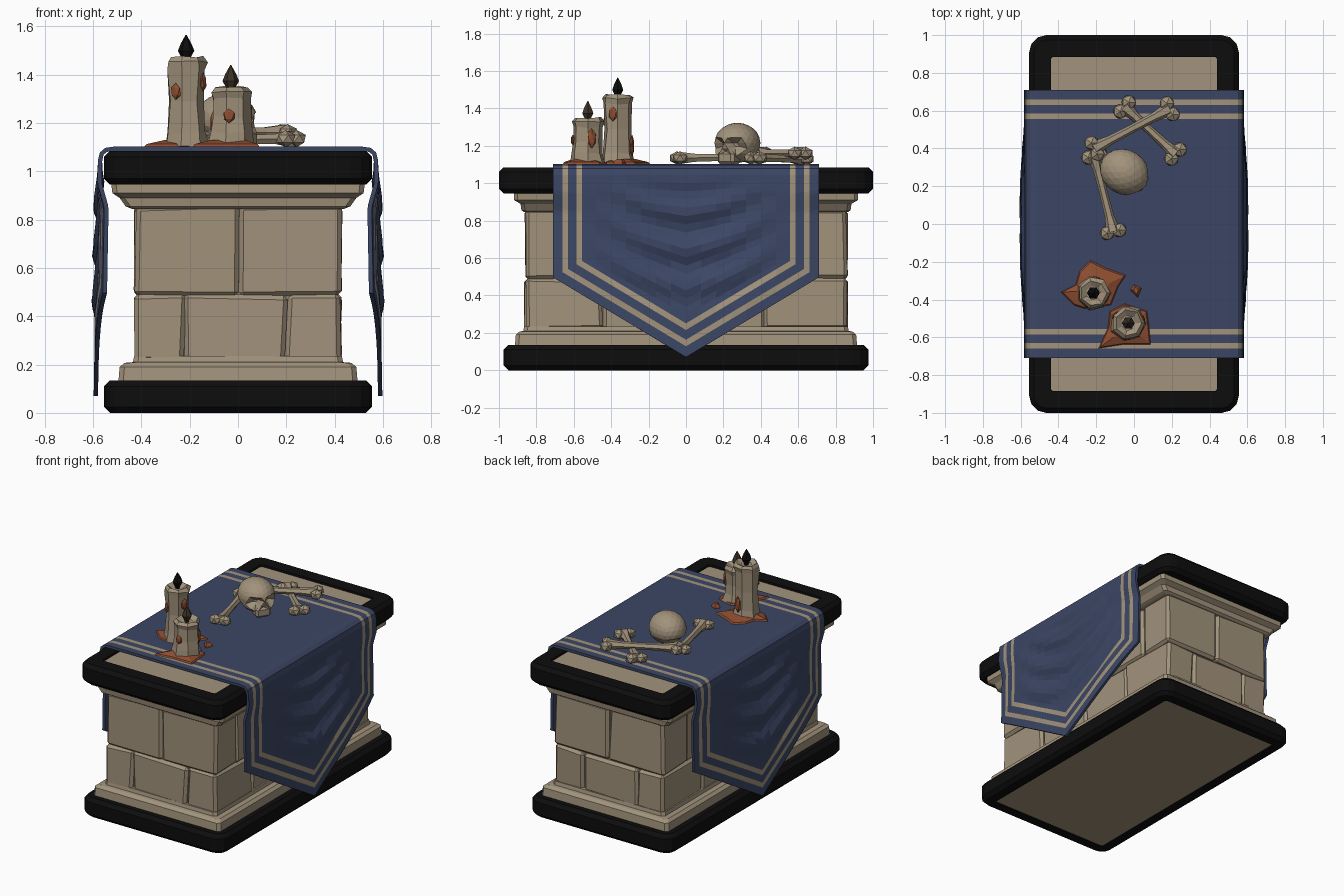
import bpy, bmesh, math, random
from mathutils import Vector, Matrix

if "Cube" in bpy.data.objects:
    bpy.data.objects.remove(bpy.data.objects["Cube"])

random.seed(4)


def material(name, rgb):
    m = bpy.data.materials.new(name)
    m.diffuse_color = (*rgb, 1)
    m.use_nodes = True
    m.node_tree.nodes["Principled BSDF"].inputs["Base Color"].default_value = m.diffuse_color
    return m


STONE = material("pale stone", (0.36, 0.29, 0.20))
BLACK = material("black trim", (0.004, 0.004, 0.004))
BLUE = material("navy cloth", (0.045, 0.062, 0.13))
RUST = material("rust wax", (0.27, 0.075, 0.03))
BROWN = material("dark brown", (0.045, 0.03, 0.02))


def finish(name, bm, *mats, fix=True):
    if fix:
        bmesh.ops.recalc_face_normals(bm, faces=bm.faces)
    me = bpy.data.meshes.new(name)
    bm.to_mesh(me)
    bm.free()
    for m in mats:
        me.materials.append(m)
    ob = bpy.data.objects.new(name, me)
    bpy.context.collection.objects.link(ob)
    return ob


def add_loft(bm, rings, cap=True, cyclic=False):
    vs = [[bm.verts.new(p) for p in r] for r in rings]
    n = len(vs[0])
    pairs = list(zip(vs, vs[1:])) + ([(vs[-1], vs[0])] if cyclic else [])
    for a, b in pairs:
        for i in range(n):
            k = (i + 1) % n
            bm.faces.new((a[i], a[k], b[k], b[i]))
    if cap and not cyclic:
        bm.faces.new(vs[0])
        bm.faces.new(vs[-1])


def loft(name, rings, mat, **kw):
    bm = bmesh.new()
    add_loft(bm, rings, **kw)
    return finish(name, bm, mat)


def round_rect(hx, hy, r, z, seg=3):
    pts = []
    for q, (sx, sy) in enumerate(((1, 1), (-1, 1), (-1, -1), (1, -1))):
        for i in range(seg + 1):
            a = math.pi / 2 * (q + i / seg)
            pts.append((sx * (hx - r) + r * math.cos(a), sy * (hy - r) + r * math.sin(a), z))
    return pts


def circle(x, y, r, z, n=7, wob=0.0):
    out = []
    for i in range(n):
        a = math.tau * i / n
        rr = r * (1 + random.uniform(-wob, wob))
        out.append((x + rr * math.cos(a), y + rr * math.sin(a), z + random.uniform(-wob, wob) * 0.08))
    return out


def add_ball(bm, loc, size, rot=None, sub=1):
    mx = Matrix.Translation(loc) @ (rot or Matrix()) @ Matrix.Diagonal((*size, 1))
    return bmesh.ops.create_icosphere(bm, subdivisions=sub, radius=1, matrix=mx)["verts"]


# Black rounded rims around the base and the table top
def rim(name, hx, hy, z0, z1, w):
    c = 0.025
    prof = [(c, z0), (0, z0 + c), (0, z1 - c), (c, z1), (w, z1), (w, z0)]
    loft(name, [round_rect(hx - d, hy - d, max(0.09 - d, 0.015), z) for d, z in prof], BLACK, cyclic=True)


rim("base_rim", 0.555, 0.975, 0.0, 0.135, 0.09)
rim("top_rim", 0.555, 1.0, 0.945, 1.085, 0.115)
loft("base_slab", [round_rect(0.475, 0.895, 0.03, z) for z in (0.006, 0.135)], STONE)
loft("top_slab", [round_rect(0.45, 0.895, 0.03, z) for z in (0.945, 1.07)], STONE)

# Stone mouldings above and below the block work
loft("base_moulding", [round_rect(x, y, 0.02, z, 1) for x, y, z in
     ((0.495, 0.915, 0.13), (0.49, 0.91, 0.19), (0.47, 0.89, 0.207), (0.435, 0.87, 0.21), (0.43, 0.865, 0.235))], STONE)
loft("cornice", [round_rect(x, y, 0.02, z, 1) for x, y, z in
     ((0.44, 0.865, 0.845), (0.465, 0.88, 0.855), (0.49, 0.885, 0.89), (0.52, 0.92, 0.91), (0.525, 0.92, 0.95))], STONE)
loft("wall_core", [round_rect(0.395, 0.835, 0.01, z, 1) for z in (0.2, 0.87)], STONE)


# Chamfered, slightly uneven stone blocks in two courses
def course(name, xs, ys, z0, z1):
    bm = bmesh.new()
    for i in range(len(xs) - 1):
        for j in range(len(ys) - 1):
            if 0 < i < len(xs) - 2 and 0 < j < len(ys) - 2:
                continue
            lo, hi = Vector((xs[i], ys[j], z0)), Vector((xs[i + 1], ys[j + 1], z1))
            mx = Matrix.Translation((lo + hi) / 2) @ Matrix.Diagonal((*(hi - lo), 1))
            vs = bmesh.ops.create_cube(bm, size=1, matrix=mx)["verts"]
            for v in vs:
                v.co += Vector([random.uniform(-0.008, 0.008) for _ in range(3)])
            es = {e for v in vs for e in v.link_edges}
            bmesh.ops.bevel(bm, geom=list(es), offset=0.018, segments=1, affect='EDGES')
    finish(name, bm, STONE)


course("lower_blocks", (-0.425, -0.22, 0.2, 0.425), (-0.86, -0.45, 0.0, 0.42, 0.86), 0.215, 0.49)
course("upper_blocks", (-0.425, 0.0, 0.425), (-0.86, -0.62, -0.2, 0.25, 0.6, 0.86), 0.485, 0.86)

# Draped cloth: one grid whose rows and columns follow the stripe borders
W = 0.71
OFF = [0, 0.05, 0.08, 0.125, 0.155]
half = [W - d for d in OFF] + [0.48, 0.4, 0.32, 0.24, 0.16, 0.08]
cols = [-y for y in half] + [0] + half[::-1]


def hang_x(y, z):
    x = 0.58 + 0.018 * (1.05 - z)
    env = max(0, 1 - (y / 0.5) ** 2) * max(0, min(1, (z - 0.3) / 0.15, (1.02 - z) / 0.1))
    x += 0.017 * env * math.sin(math.tau * (z - y * y) / 0.2)
    return x - 0.03 * (abs(y) / W) ** 4 * max(0, min(1, (0.95 - z) / 0.1))


def hang(sign):
    rows = []
    for d in OFF:
        rows.append([(y, 0.07 + 0.6 * abs(y) + 1.166 * d) for y in cols])
    last = rows[-1]
    for k in range(1, 19):
        rows.append([(y, z + (1.045 - z) * k / 18) for y, z in last])
    pts = [[(sign * hang_x(y, z), y, z) for y, z in r] for r in rows]
    return pts + [[(sign * x, y, z) for y in cols] for x, z in ((0.572, 1.078), (0.55, 1.097), (0.51, 1.103))]


grid = hang(1) + hang(-1)[::-1]
bm = bmesh.new()
gv = [[bm.verts.new(p) for p in r] for r in grid]
R, C = len(grid), len(cols)
for r in range(R - 1):
    for c in range(C - 1):
        f = bm.faces.new((gv[r][c], gv[r][c + 1], gv[r + 1][c + 1], gv[r + 1][c]))
        band = min(r, R - 2 - r, c, C - 2 - c)
        f.material_index = 1 if band in (1, 3) else 0
cloth = finish("draped_cloth", bm, BLUE, STONE, fix=False)
mod = cloth.modifiers.new("thickness", 'SOLIDIFY')
mod.thickness, mod.offset = 0.018, -1
TOP = 1.1


# Candles with flames, wax pools and wax drips
def candle(name, x, y, r, h, flame_mat, flame_h):
    prof = [(1.15, 0), (0.98, 0.06), (0.9, h * 0.5), (0.95, h - 0.05), (1.0, h - 0.02), (0.8, h), (0.45, h - 0.02)]
    loft(name, [circle(x, y, r * k, TOP + z, 7, 0.07) for k, z in prof], STONE)
    z = TOP + h - 0.03
    loft(name + "_flame", [circle(x, y, k, z + t * (flame_h + 0.03), 6) for k, t in
         ((0.012, 0), (0.018, 0.2), (0.034, 0.45), (0.022, 0.7), (0.002, 1))], flame_mat)


candle("tall_candle", -0.215, -0.365, 0.085, 0.375, BLACK, 0.09)
candle("short_candle", -0.03, -0.525, 0.088, 0.25, BROWN, 0.09)


def pool(name, cx, cy, pts):
    ring = lambda k, z: [(cx + (x - cx) * k, cy + (y - cy) * k, z) for x, y in pts]
    loft(name, [ring(1, TOP), ring(0.93, TOP + 0.013), ring(0.5, TOP + 0.03)], RUST)


pool("tall_wax_pool", -0.215, -0.355, [(-0.23, -0.19), (-0.15, -0.23), (-0.04, -0.27), (-0.08, -0.33),
     (-0.12, -0.43), (-0.26, -0.45), (-0.32, -0.43), (-0.39, -0.36), (-0.31, -0.32), (-0.29, -0.25)])
pool("short_wax_pool", -0.03, -0.54, [(-0.13, -0.46), (-0.05, -0.42), (0.07, -0.46), (0.08, -0.53),
     (0.09, -0.64), (-0.06, -0.64), (-0.19, -0.66), (-0.14, -0.55)])
pool("wax_spot", 0.01, -0.35, [(0.04, -0.34), (0.0, -0.32), (-0.02, -0.35), (0.02, -0.39)])

bm = bmesh.new()
for cx, cy, r, deg, z, h in ((-0.215, -0.365, 0.074, 235, 1.33, 0.035), (-0.215, -0.365, 0.076, -20, 1.37, 0.04),
                             (-0.215, -0.365, 0.078, 80, 1.2, 0.06), (-0.03, -0.525, 0.08, 15, 1.24, 0.055),
                             (-0.03, -0.525, 0.08, 265, 1.23, 0.03), (-0.03, -0.525, 0.08, 150, 1.2, 0.06)):
    a = math.radians(deg)
    add_ball(bm, (cx + r * math.cos(a), cy + r * math.sin(a), z), (0.012, 0.026, h), Matrix.Rotation(a, 4, 'Z'))
finish("wax_drips", bm, RUST)

# Skull: rounded cranium with dug-out eyes and nose, plus an upper jaw
face = Matrix.Rotation(math.radians(-32), 4, 'Z')
place = Matrix.Translation((-0.05, 0.275, 1.215)) @ face
dents = [(Vector((0.85, s * 0.46, -0.16)).normalized(), 0.33, 0.66) for s in (1, -1)]
dents.append((Vector((0.9, 0, -0.5)).normalized(), 0.2, 0.8))
bm = bmesh.new()
for v in add_ball(bm, (0, 0, 0), (1, 1, 1), sub=3):
    d = v.co.normalized()
    k = min([depth for ax, ang, depth in dents if d.angle(ax) < ang] or [1])
    v.co = Vector((d.x * 0.135 * k, d.y * 0.118 * k, d.z * 0.108 * k))
    if d.z < -0.4:
        v.co.x += 0.02
jaw = Matrix.Translation((0.085, 0, -0.08)) @ Matrix.Diagonal((0.085, 0.105, 0.07, 1))
jv = bmesh.ops.create_cube(bm, size=1, matrix=jaw)["verts"]
bmesh.ops.bevel(bm, geom=list({e for v in jv for e in v.link_edges}), offset=0.015, segments=1, affect='EDGES')
bm.transform(place)
finish("skull", bm, STONE)


# Long bones with paired knobs at each end
def bone(name, a, b):
    a, b = Vector(a), Vector(b)
    axis = (b - a).normalized()
    side = axis.cross(Vector((0, 0, 1))).normalized()
    up = side.cross(axis)
    bm = bmesh.new()
    rings = []
    for t, r in ((0, 0.038), (0.2, 0.025), (0.5, 0.022), (0.8, 0.025), (1, 0.038)):
        p = a.lerp(b, t)
        rings.append([p + (side * math.cos(q) + up * math.sin(q)) * r for q in [math.tau * i / 6 for i in range(6)]])
    add_loft(bm, rings)
    for p in (a, b):
        for s in (1, -1):
            add_ball(bm, p + side * 0.033 * s, (0.043, 0.043, 0.036))
    finish(name, bm, STONE)


bone("left_bone", (-0.11, -0.04, 1.135), (-0.21, 0.36, 1.14))
bone("upper_bone", (-0.21, 0.4, 1.16), (0.19, 0.61, 1.16))
bone("lower_bone", (-0.05, 0.62, 1.13), (0.22, 0.37, 1.135))
